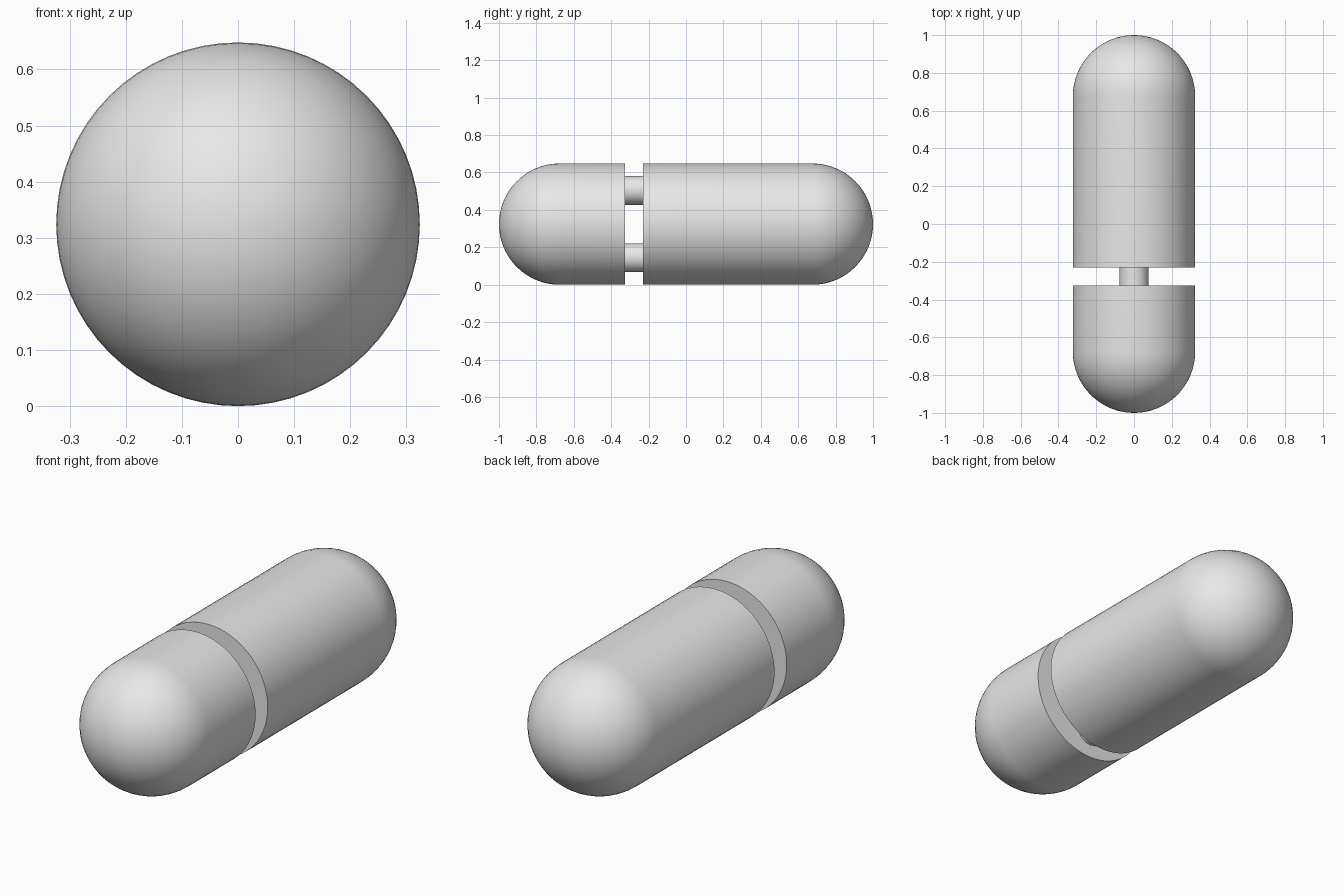
import bpy
import bmesh
from math import cos, sin, pi, radians
from mathutils import Matrix, Vector

cube = bpy.data.objects.get("Cube")
if cube:
    bpy.data.objects.remove(cube)

RADIUS = 0.324
GAP_FRONT, GAP_BACK = -0.325, -0.23
SEGMENTS, RINGS = 64, 16

grey = bpy.data.materials.new("light_grey")
grey.use_nodes = True
grey.diffuse_color = (0.8, 0.8, 0.8, 1)
grey.node_tree.nodes["Principled BSDF"].inputs["Base Color"].default_value = (0.8, 0.8, 0.8, 1)


def finish(name, bm):
    bmesh.ops.recalc_face_normals(bm, faces=bm.faces)
    mesh = bpy.data.meshes.new(name)
    bm.to_mesh(mesh)
    bm.free()
    mesh.materials.append(grey)
    obj = bpy.data.objects.new(name, mesh)
    bpy.context.collection.objects.link(obj)
    bpy.ops.object.select_all(action='DESELECT')
    obj.select_set(True)
    bpy.context.view_layer.objects.active = obj
    bpy.ops.object.shade_smooth_by_angle(angle=radians(35))
    return obj


def capsule_half(name, cut_y, side):
    """Round-ended cylinder from the flat cut at cut_y to the tip at y = side."""
    bm = bmesh.new()
    centre = side * (1 - RADIUS)
    profile = [(0, cut_y), (RADIUS, cut_y)]
    for i in range(RINGS + 1):
        a = i / RINGS * pi / 2
        profile.append((RADIUS * cos(a), centre + side * RADIUS * sin(a)))
    verts = [bm.verts.new((r, y, RADIUS)) for r, y in profile]
    edges = [bm.edges.new(pair) for pair in zip(verts, verts[1:])]
    bmesh.ops.spin(bm, geom=verts + edges, cent=Vector((0, 0, RADIUS)),
                   axis=(0, 1, 0), angle=2 * pi, steps=SEGMENTS)
    bmesh.ops.remove_doubles(bm, verts=bm.verts, dist=0.0001)
    return finish(name, bm)


def pin(name, z):
    """Short rod bridging the gap, seated slightly into both halves."""
    bm = bmesh.new()
    place = Matrix.Translation((0, (GAP_FRONT + GAP_BACK) / 2, z)) @ Matrix.Rotation(pi / 2, 4, 'X')
    bmesh.ops.create_cone(bm, cap_ends=True, segments=32, radius1=0.077, radius2=0.077,
                          depth=GAP_BACK - GAP_FRONT + 0.01, matrix=place)
    return finish(name, bm)


# Two rounded shells
capsule_half("front_cap", GAP_FRONT, -1)
capsule_half("rear_body", GAP_BACK, 1)

# Connecting pins
pin("upper_pin", RADIUS + 0.18)
pin("lower_pin", RADIUS - 0.18)
